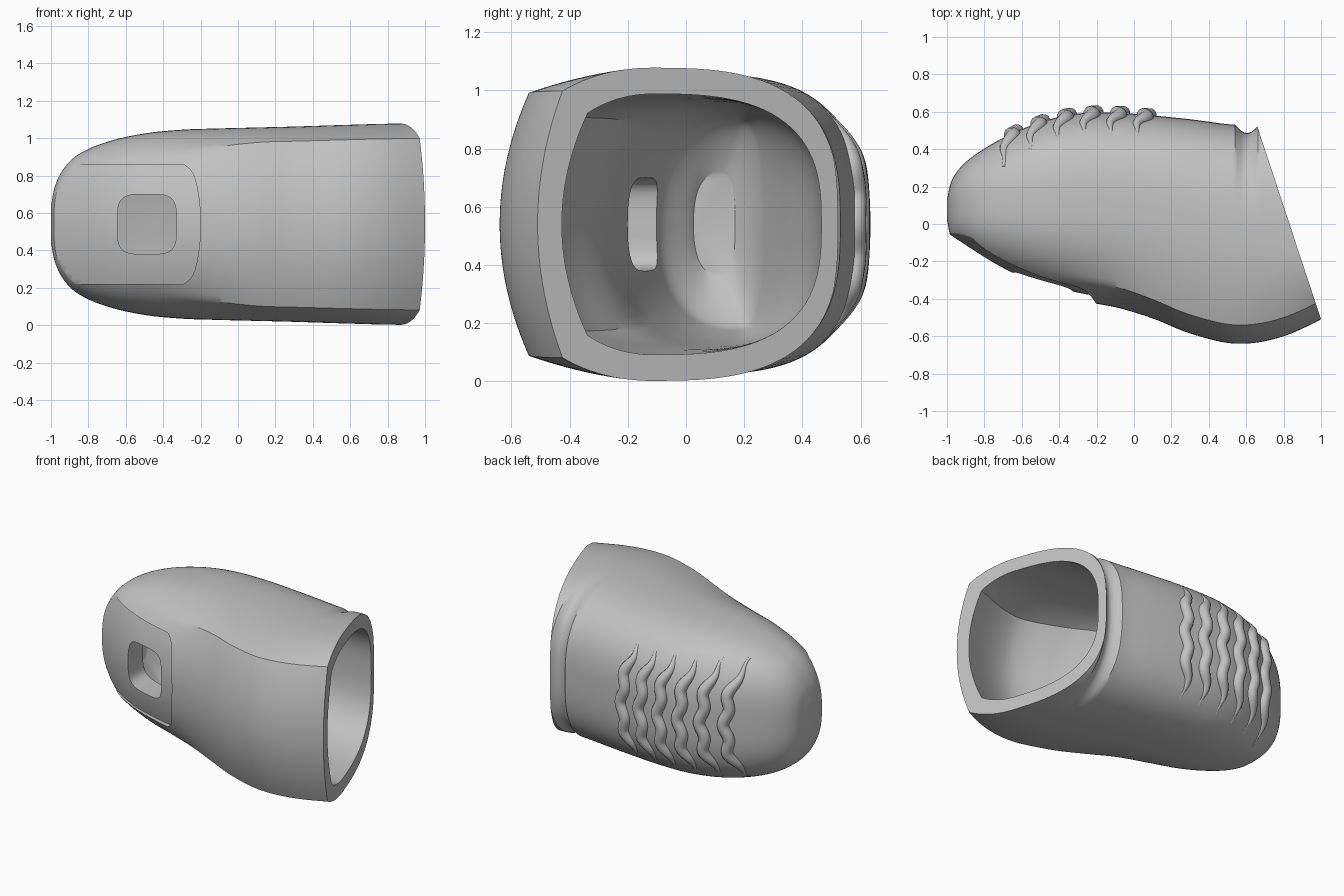
import bpy, bmesh
from math import sin, cos, pi
from mathutils import Vector

if "Cube" in bpy.data.objects:
    bpy.data.objects.remove(bpy.data.objects["Cube"])

MID = 0.54          # height of the long axis
N_BACK, N_FRONT = 2.8, 2.4

grey = bpy.data.materials.new("plain grey")
grey.use_nodes = True
grey.diffuse_color = (0.54, 0.54, 0.54, 1)
grey.node_tree.nodes["Principled BSDF"].inputs["Base Color"].default_value = (0.54, 0.54, 0.54, 1)


def curve_through(xs, ys):
    """Smooth function passing through the given profile points."""
    last = len(xs) - 1
    def slope(i):
        a, b = max(i - 1, 0), min(i + 1, last)
        return (ys[b] - ys[a]) / (xs[b] - xs[a])
    def f(x):
        i = max(0, min(last - 1, sum(x >= k for k in xs) - 1))
        d = xs[i + 1] - xs[i]
        t = (x - xs[i]) / d
        return ((2*t**3 - 3*t**2 + 1) * ys[i] + (t**3 - 2*t**2 + t) * d * slope(i)
                + (3*t**2 - 2*t**3) * ys[i + 1] + (t**3 - t**2) * d * slope(i + 1))
    return f


def smoothstep(a, b, v):
    t = max(0, min(1, (v - a) / (b - a)))
    return t * t * (3 - 2 * t)


def spow(v, p):
    return (1 if v >= 0 else -1) * abs(v) ** p


# Profiles along the length
stations = (-1, -.98, -.93, -.85, -.7, -.5, -.3, -.1, .1, .3, .55, .8, 1.1)
back = curve_through(stations, (.13, .22, .3, .37, .46, .545, .59, .595, .58, .56, .53, .535, .535))
front = curve_through(stations, (.02, -.07, -.13, -.2, -.28, -.36, -.41, -.445, -.505, -.585, -.64, -.6, -.46))
half = curve_through(stations, (.1, .2, .3, .375, .44, .485, .505, .512, .517, .522, .53, .537, .54))
widest = curve_through((-1, -.6, 0, .6, 1.1), (.07, .1, .05, -.08, -.12))
inner_front = curve_through((-.85, -.65, -.33, 0, .3, .6, 1.1), (-.02, -.1, -.2, -.29, -.45, -.54, -.38))
inner_back = curve_through((-.8, -.45, -.1, .25, .65, 1.1), (.22, .34, .44, .465, .465, .465))
pad_line = curve_through((-1.15, -.98, -.65, -.35, -.15), (.06, -.06, -.26, -.355, -.395))


def section(x, yt, yb, h, y0, n=48):
    """Cross-section: rounded back, front that turns from round to cornered."""
    pts = []
    for i in range(n):
        a = pi * i / n
        pts.append((y0 + (yt - y0) * sin(a) ** (2 / N_BACK), h * spow(cos(a), 2 / N_BACK)))
    c = smoothstep(-.5, .2, x)
    hc, yc = .85 * h, yb + .1
    for i in range(n):
        b = i / n
        a = pi * b
        ry = y0 + (yb - y0) * sin(a) ** (2 / N_FRONT)
        rz = -h * spow(cos(a), 2 / N_FRONT)
        if .25 <= b <= .75:
            cz = hc * (b - .5) * 4
            cy = yb + (yc - yb) * (cz / hc) ** 2
        else:
            t = min(b, 1 - b) * 4
            cy = y0 + (yc - y0) * t
            cz = (h - (h - hc) * t * t) * (-1 if b < .5 else 1)
        pts.append((ry + (cy - ry) * c, rz + (cz - rz) * c))
    return pts


def add_object(name, bm):
    bmesh.ops.recalc_face_normals(bm, faces=bm.faces)
    me = bpy.data.meshes.new(name)
    bm.to_mesh(me)
    bm.free()
    ob = bpy.data.objects.new(name, me)
    bpy.context.collection.objects.link(ob)
    me.materials.append(grey)
    return ob


def loft(bm, rings):
    """Skin closed rings of points and cap both ends."""
    rows = [[bm.verts.new(p) for p in r] for r in rings]
    for r0, r1 in zip(rows, rows[1:]):
        for i in range(len(r0)):
            j = (i + 1) % len(r0)
            bm.faces.new((r0[i], r0[j], r1[j], r1[i]))
    bm.faces.new(rows[0])
    bm.faces.new(rows[-1])


def cut(target, cutter):
    m = target.modifiers.new("cut", "BOOLEAN")
    m.operation, m.solver, m.object = "DIFFERENCE", "EXACT", cutter
    bpy.context.view_layer.objects.active = target
    bpy.ops.object.modifier_apply(modifier=m.name)
    bpy.data.objects.remove(cutter)


# Outer shell with a tapering groove near the open end
rings = []
for k in range(171):
    x = -1 + 2.1 * (k / 170) ** 1.6
    ring = []
    for y, z in section(x, back(x), front(x), half(x), widest(x)):
        d = abs(x - .605) / .06
        g = cos(d * pi / 2) ** .8 * smoothstep(0, .5, y) * .08 if d < 1 else 0
        ring.append((x, y * (1 - g), MID + z * (1 - g * .6)))
    rings.append(ring)
bm = bmesh.new()
loft(bm, rings)
# Slanted open end
bmesh.ops.bisect_plane(bm, geom=bm.verts[:] + bm.edges[:] + bm.faces[:],
                       plane_co=(.655, .535, 0), plane_no=Vector((1.045, .345, 0)).normalized(),
                       clear_outer=True)
bmesh.ops.holes_fill(bm, edges=[e for e in bm.edges if e.is_boundary], sides=0)
shell = add_object("finger_shell", bm)

# Hollow inside, with a sloping back wall and a rounded closed end
bm = bmesh.new()
rings = []
for k in range(81):
    x = -.8 + 1.9 * (k / 80) ** 1.4
    s = 1 - .45 * (1 - min(1, (x + .8) / .14)) ** 2
    y0 = (widest(x) + .08 * (1 - smoothstep(-.8, 0, x)) * s - .06 * (1 - s))
    rings.append([(x, y, MID + z) for y, z in
                  section(x, y0 + (inner_back(x) - y0) * s, y0 + (inner_front(x) - y0) * s,
                          (half(x) - .09) * s, y0)])
loft(bm, rings)
cut(shell, add_object("cavity_cutter", bm))

# Recessed front pad, with a curved end
bm = bmesh.new()
rings = []
for i in range(25):
    w = -1 + i / 12
    z = MID + .32 * w
    end = -.2 - .05 * w * w - .04 * abs(w) ** 12
    xs = [-1.12 + (end + 1.12) * j / 30 for j in range(31)]
    rings.append([(x, pad_line(x) + .06 * w * w, z) for x in xs] + [(end, -.9, z), (-1.12, -.9, z)])
loft(bm, rings)
cut(shell, add_object("pad_cutter", bm))

# Rounded window through the pad
bm = bmesh.new()
outline = [(-.487 + .158 * spow(cos(a), .5), MID + .16 * spow(sin(a), .5))
           for a in (2 * pi * i / 48 for i in range(48))]
loft(bm, [[(x, y, z) for x, z in outline] for y in (-.7, .02)])
cut(shell, add_object("window_cutter", bm))

bpy.ops.object.select_all(action="DESELECT")
shell.select_set(True)
bpy.context.view_layer.objects.active = shell
bpy.ops.object.shade_smooth_by_angle(angle=.55)


# Wavy grip ridges on the back
def back_surface(x, z):
    u = min(1, abs(z) / half(x))
    return widest(x) + (back(x) - widest(x)) * (1 - u ** N_BACK) ** (1 / N_BACK)


for r in range(6):
    x0 = -.64 + .142 * r
    data = bpy.data.curves.new("grip_ridge", "CURVE")
    data.dimensions = "3D"
    data.bevel_depth, data.bevel_resolution, data.use_fill_caps = .038, 4, True
    spline = data.splines.new("POLY")
    spline.points.add(80)
    for i, p in enumerate(spline.points):
        w = -1 + i / 40
        z = .4 * w
        x = x0 - .07 * w * w + .014 * cos(w * 4 * pi)
        fade = smoothstep(.5, 1, abs(w))
        p.co = (x, back_surface(x, z) - .012 * fade, MID + z, 1)
        p.radius = 1 - .75 * fade
    data.materials.append(grey)
    ridge = bpy.data.objects.new("grip_ridge", data)
    bpy.context.collection.objects.link(ridge)
